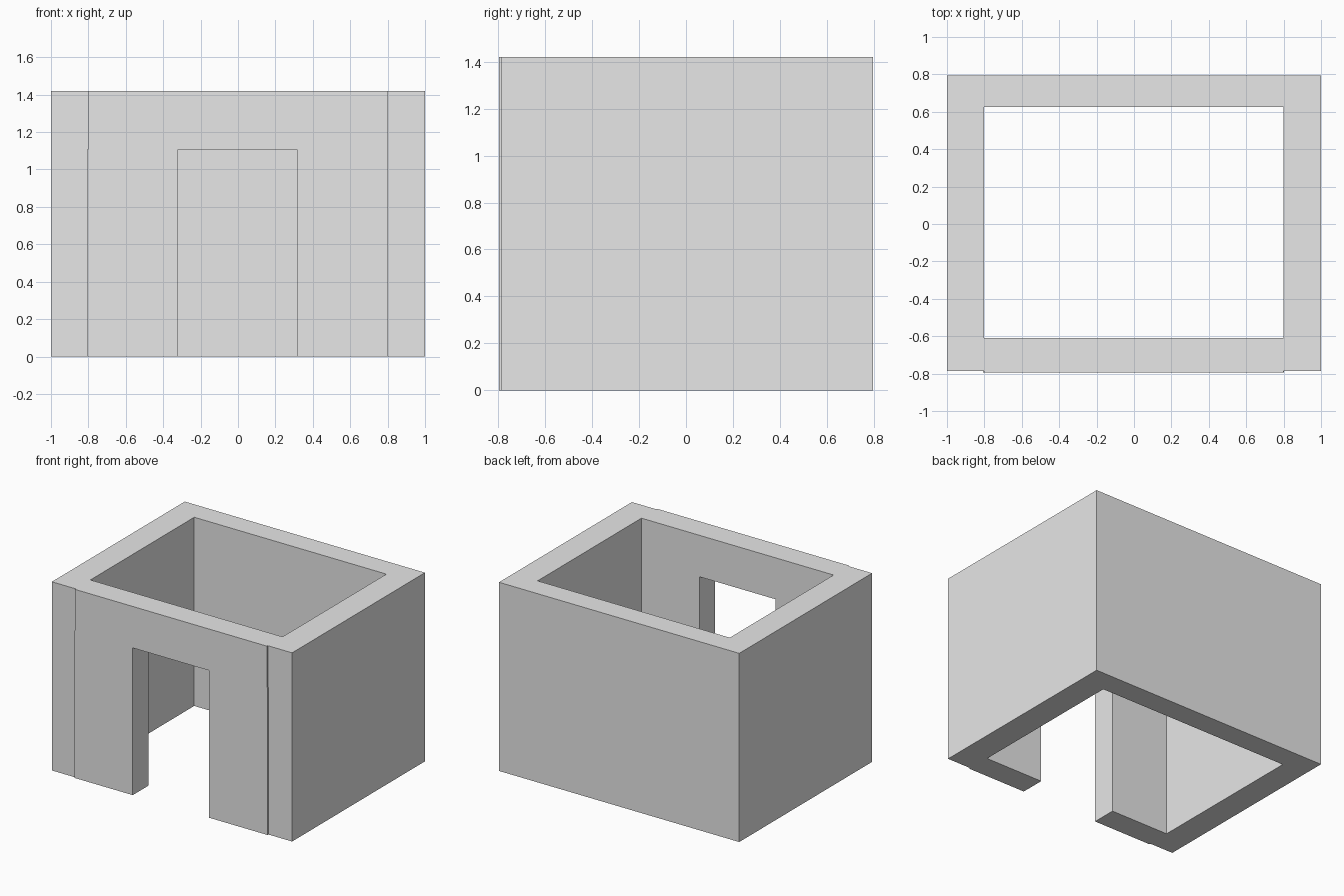
import bpy
import bmesh
from mathutils import Vector

cube = bpy.data.objects.get("Cube")
if cube:
    bpy.data.objects.remove(cube, do_unlink=True)

# Single plain wall colour
grey = bpy.data.materials.new("plain_grey")
grey.use_nodes = True
colour = (0.8, 0.8, 0.8, 1.0)
grey.diffuse_color = colour
grey.node_tree.nodes["Principled BSDF"].inputs["Base Color"].default_value = colour


def extrude_outline(name, points, offset):
    """Make a solid by extruding a closed outline along an offset."""
    bm = bmesh.new()
    face = bm.faces.new([bm.verts.new(p) for p in points])
    result = bmesh.ops.extrude_face_region(bm, geom=[face], use_keep_orig=True)
    moved = [v for v in result["geom"] if isinstance(v, bmesh.types.BMVert)]
    bmesh.ops.translate(bm, verts=moved, vec=Vector(offset))
    bmesh.ops.recalc_face_normals(bm, faces=bm.faces)
    mesh = bpy.data.meshes.new(name)
    bm.to_mesh(mesh)
    bm.free()
    mesh.materials.append(grey)
    obj = bpy.data.objects.new(name, mesh)
    bpy.context.collection.objects.link(obj)
    return obj


height = 1.42
back, front = 0.795, -0.785
inner_left, inner_right, inner_back = 0.798, -0.802, 0.625

# Side and back walls: one U-shaped plan
plan = [(-1, front), (-1, back), (1, back), (1, front),
        (inner_left, front), (inner_left, inner_back),
        (inner_right, inner_back), (inner_right, front)]
extrude_outline("side_and_back_walls", [(x, y, 0) for x, y in plan], (0, 0, height))

# Front wall with the doorway; slightly wider below the lintel
panel_front, panel_back = -0.795, -0.61
door_left, door_right, door_top = 0.316, -0.32, 1.108
step = 0.004
elevation = [(inner_right - step, 0), (inner_right - step, door_top),
             (inner_right, door_top), (inner_right, height),
             (inner_left, height), (inner_left, door_top),
             (inner_left + step, door_top), (inner_left + step, 0),
             (door_left, 0), (door_left, door_top),
             (door_right, door_top), (door_right, 0)]
extrude_outline("front_wall", [(x, panel_front, z) for x, z in elevation],
                (0, panel_back - panel_front, 0))
